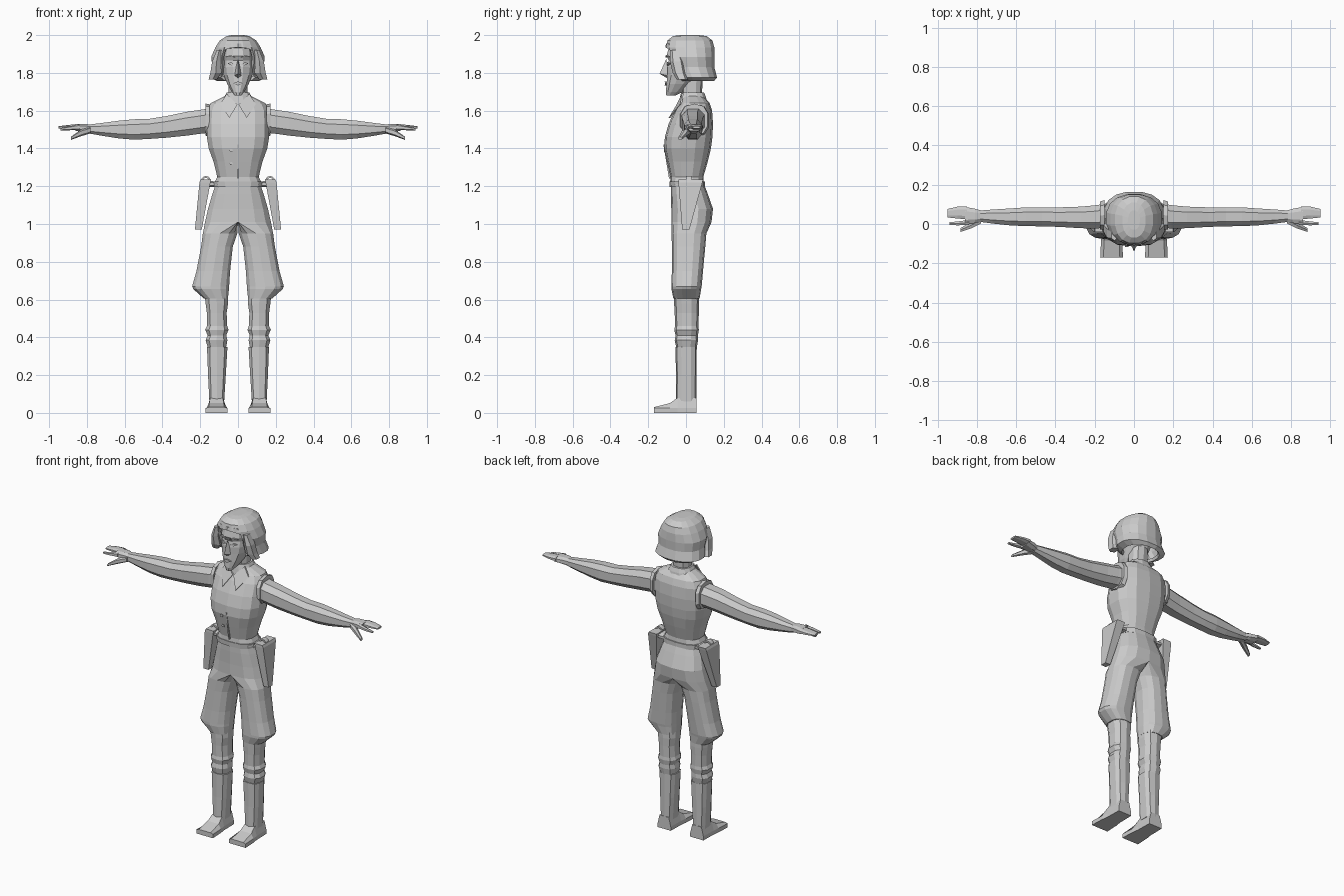
import bpy, bmesh, math
from mathutils import Vector

grey = bpy.data.materials.new("plain grey")
grey.diffuse_color = (0.6, 0.6, 0.6, 1)


def finish(name, bm, mirror=False, thick=0):
    bmesh.ops.recalc_face_normals(bm, faces=bm.faces)
    me = bpy.data.meshes.new(name)
    bm.to_mesh(me)
    bm.free()
    me.materials.append(grey)
    ob = bpy.data.objects.new(name, me)
    bpy.context.collection.objects.link(ob)
    if thick:
        mod = ob.modifiers.new("thickness", 'SOLIDIFY')
        mod.thickness = thick
    if mirror:
        ob.modifiers.new("mirror", 'MIRROR')
    return ob


def loft(rings, caps=True):
    """Skin a list of point rings with quads."""
    bm = bmesh.new()
    vs = [[bm.verts.new(p) for p in r] for r in rings]
    n = len(vs[0])
    for a, b in zip(vs, vs[1:]):
        for i in range(n):
            j = (i + 1) % n
            bm.faces.new((a[i], a[j], b[j], b[i]))
    if caps:
        bm.faces.new(vs[0])
        bm.faces.new(vs[-1])
    return bm


def oval(a0, a1, b0, b1, n, p=0.8):
    """Squarish oval filling a box in two axes."""
    pts = []
    for i in range(n):
        t = 2 * math.pi * (i + 0.5) / n
        c, s = math.cos(t), math.sin(t)
        pts.append(((a0 + a1) / 2 + (a1 - a0) / 2 * math.copysign(abs(c) ** p, c),
                    (b0 + b1) / 2 + (b1 - b0) / 2 * math.copysign(abs(s) ** p, s)))
    return pts


def upright(rows, n, p=0.8, clamp=False):
    """Rows of z, x0, x1, y0, y1; clamp keeps points on the right half."""
    return [[Vector((max(x, 0) if clamp else x, y, z)) for x, y in oval(x0, x1, y0, y1, n, p)]
            for z, x0, x1, y0, y1 in rows]


def sideways(rows, n, p=0.8):
    """Rows of x, y0, y1, z0, z1."""
    return [[Vector((x, y, z)) for y, z in oval(y0, y1, z0, z1, n, p)]
            for x, y0, y1, z0, z1 in rows]


def body(rows):
    return [(z, -w, w, f, b) for z, w, f, b in rows]


def plate(name, pts, depth, mirror=True):
    """Thin polygon pushed back along y."""
    finish(name, loft([[Vector(p) for p in pts],
                       [Vector(p) + Vector((0, depth, 0)) for p in pts]]), mirror)


# Vest and torso
finish("vest", loft(upright(body([
    (1.21, .132, -.085, .095), (1.25, .112, -.082, .092), (1.33, .132, -.1, .115),
    (1.40, .158, -.115, .132), (1.46, .168, -.112, .14), (1.53, .168, -.092, .143),
    (1.60, .166, -.06, .138), (1.64, .148, -.035, .125), (1.68, .065, -.02, .09)]), 14, .75)))
finish("belt", loft(upright(body([(1.195, .128, -.086, .1), (1.225, .132, -.088, .1)]), 14, .75)))

# Trousers: shared hips that split into two legs
finish("trousers", loft(upright([
    (1.225, -.115, .115, -.08, .09), (1.16, -.138, .138, -.08, .115),
    (1.08, -.162, .162, -.078, .143), (1.01, -.178, .178, -.078, .135),
    (.95, .002, .188, -.076, .108), (.88, .026, .197, -.075, .102),
    (.75, .04, .222, -.075, .09), (.67, .045, .245, -.077, .083),
    (.655, .046, .238, -.077, .08), (.605, .052, .182, -.067, .072)], 14, clamp=True)), True)

# Gathered lower legs and boot shafts
finish("gathered_leg", loft(upright([
    (.62, .052, .178, -.065, .07), (.58, .05, .174, -.063, .07), (.53, .058, .167, -.06, .068),
    (.46, .055, .166, -.058, .066), (.44, .048, .176, -.062, .068), (.41, .06, .163, -.055, .063),
    (.385, .054, .174, -.06, .064), (.34, .062, .16, -.05, .056)], 10)), True)
finish("boot_shaft", loft(upright([
    (.35, .054, .166, -.056, .057), (.2, .063, .16, -.053, .056),
    (.06, .072, .153, -.054, .055)], 10, .65)), True)
foot = []
for y, hw, top in ((.055, .04, .08), (-.045, .042, .08), (-.085, .048, .052), (-.17, .052, .03)):
    foot.append([Vector((.114 + sx * w, y, z)) for sx, w, z in
                 ((-1, hw + .006, 0), (1, hw + .006, 0), (1, hw + .006, .025),
                  (1, hw * .8, top), (-1, hw * .8, top), (-1, hw + .006, .025))])
finish("boot_foot", loft(foot), True)

# Arms and hands
finish("armhole_rim", loft(sideways([(.15, -.035, .125, 1.46, 1.635),
                                     (.172, -.03, .118, 1.468, 1.637)], 10)), True)
finish("arm", loft(sideways([
    (.13, -.02, .11, 1.48, 1.62), (.19, -.027, .1, 1.475, 1.61), (.27, -.025, .092, 1.464, 1.598),
    (.38, -.018, .088, 1.453, 1.575), (.47, -.015, .088, 1.447, 1.56),
    (.55, -.014, .088, 1.443, 1.558), (.63, -.01, .082, 1.45, 1.55),
    (.72, .0, .076, 1.465, 1.537), (.79, .01, .07, 1.478, 1.528)], 8)), True)
finish("palm", loft(sideways([(.77, .012, .068, 1.482, 1.526), (.81, .002, .08, 1.484, 1.532),
                              (.86, -.004, .09, 1.492, 1.53)], 8)), True)
finish("fingers", loft(sideways([(.85, .022, .092, 1.498, 1.53), (.9, .026, .09, 1.502, 1.525),
                                 (.95, .032, .078, 1.506, 1.518)], 8)), True)
finish("index_finger", loft(sideways([(.84, -.006, .022, 1.498, 1.528), (.9, -.008, .014, 1.496, 1.516),
                                      (.94, -.005, .01, 1.496, 1.508)], 6)), True)
finish("thumb", loft(sideways([(.78, .0, .04, 1.48, 1.515), (.83, -.024, .012, 1.465, 1.5),
                               (.885, -.042, -.02, 1.445, 1.462)], 6)), True)

# Neck and shirt collar
finish("neck", loft(upright(body([(1.63, .06, -.025, .085), (1.69, .052, -.022, .085),
                                  (1.82, .054, -.02, .09)]), 10)))
finish("collar_stand", loft(upright(body([(1.63, .1, -.042, .115), (1.67, .076, -.034, .108),
                                          (1.695, .062, -.028, .098)]), 12)))
plate("collar_flap", [(.003, -.05, 1.632), (.06, -.022, 1.69), (.094, -.03, 1.635),
                      (.046, -.092, 1.562)], .009)
plate("front_placket", [(-.004, -.12, 1.42), (.004, -.12, 1.42), (.004, -.09, 1.24),
                        (-.004, -.09, 1.24)], .009, False)

# Vest buttons
for z, y in ((1.39, -.116), (1.32, -.1)):
    ring = [(-.036 + .009 * math.cos(i * math.pi / 3), y, z + .009 * math.sin(i * math.pi / 3))
            for i in range(6)]
    plate("vest_button", ring, .009, False)

# Head and face
finish("head", loft(upright(body([
    (1.68, .018, -.105, -.055), (1.70, .034, -.108, -.015), (1.74, .058, -.105, .03),
    (1.79, .078, -.102, .09), (1.83, .084, -.102, .11), (1.865, .082, -.094, .115),
    (1.89, .083, -.106, .115), (1.95, .075, -.09, .11), (1.975, .05, -.05, .08)]), 12, .85)))
bm = bmesh.new()
nose = [bm.verts.new(p) for p in ((0, -.104, 1.875), (.021, -.092, 1.785), (-.021, -.092, 1.785),
                                  (0, -.14, 1.795), (0, -.1, 1.772))]
for f in ((0, 1, 3), (0, 3, 2), (3, 1, 4), (3, 4, 2), (0, 2, 4), (0, 4, 1)):
    bm.faces.new([nose[i] for i in f])
finish("nose", bm)
plate("lips", [(-.025, -.11, 1.745), (0, -.114, 1.755), (.025, -.11, 1.745), (0, -.113, 1.733)],
      .009, False)
plate("eye", [(.018, -.102, 1.846), (.036, -.1, 1.857), (.055, -.09, 1.85), (.036, -.1, 1.84)], .009)
plate("eyebrow", [(.014, -.11, 1.882), (.04, -.106, 1.895), (.064, -.094, 1.885),
                  (.04, -.107, 1.886)], .009)

# Bobbed hair: a shell opened at the face, with flicked ends
bm = loft(upright(body([
    (1.757, .112, -.035, .15), (1.775, .152, -.05, .166), (1.83, .138, -.075, .152),
    (1.885, .144, -.095, .154), (1.935, .122, -.108, .152), (1.972, .098, -.1, .142),
    (1.995, .06, -.07, .11), (2.0, .03, -.03, .07)]), 16, .88), False)
bm.verts.ensure_lookup_table()
bm.faces.new(bm.verts[-16:])
opening = [f for f in bm.faces if f.calc_center_median().z < 1.93
           and f.calc_center_median().y < -.01 and abs(f.calc_center_median().x) < .08]
bmesh.ops.delete(bm, geom=opening, context='FACES')
finish("bobbed_hair", bm, thick=.018)

# Curled side locks beside the cheeks
finish("side_lock", loft(upright([
    (1.92, .085, .115, -.085, -.03), (1.86, .088, .14, -.085, -.01),
    (1.8, .084, .15, -.07, .0), (1.765, .11, .158, -.05, .01)], 6)), True)
# Swept fringe over the forehead
plate("fringe", [(.0, -.105, 1.955), (.06, -.092, 1.955), (.092, -.068, 1.91), (.05, -.1, 1.93),
                 (.0, -.11, 1.936)], .02)

# Hip holsters with strap loops
holster = []
for z, x0, x1, y0, y1 in ((1.235, .142, .198, -.04, .09), (1.22, .146, .204, -.04, .087),
                          (.97, .192, .228, -.02, .018)):
    holster.append([Vector(p) for p in ((x0, y0, z), (x1, y0, z), (x1, y1, z), (x0, y1, z))])
finish("holster", loft(holster), True)
loop = []
for i in range(7):
    a = math.pi * i / 6
    loop.append([Vector((.17 + r * math.cos(a), y, 1.228 + r * math.sin(a)))
                 for r, y in ((.016, 0), (.026, 0), (.026, .03), (.016, .03))])
finish("strap_loop", loft(loop), True)
finish("holster_strap", loft(sideways([(.11, -.03, .07, 1.195, 1.225),
                                       (.16, -.03, .07, 1.195, 1.23)], 8)), True)
